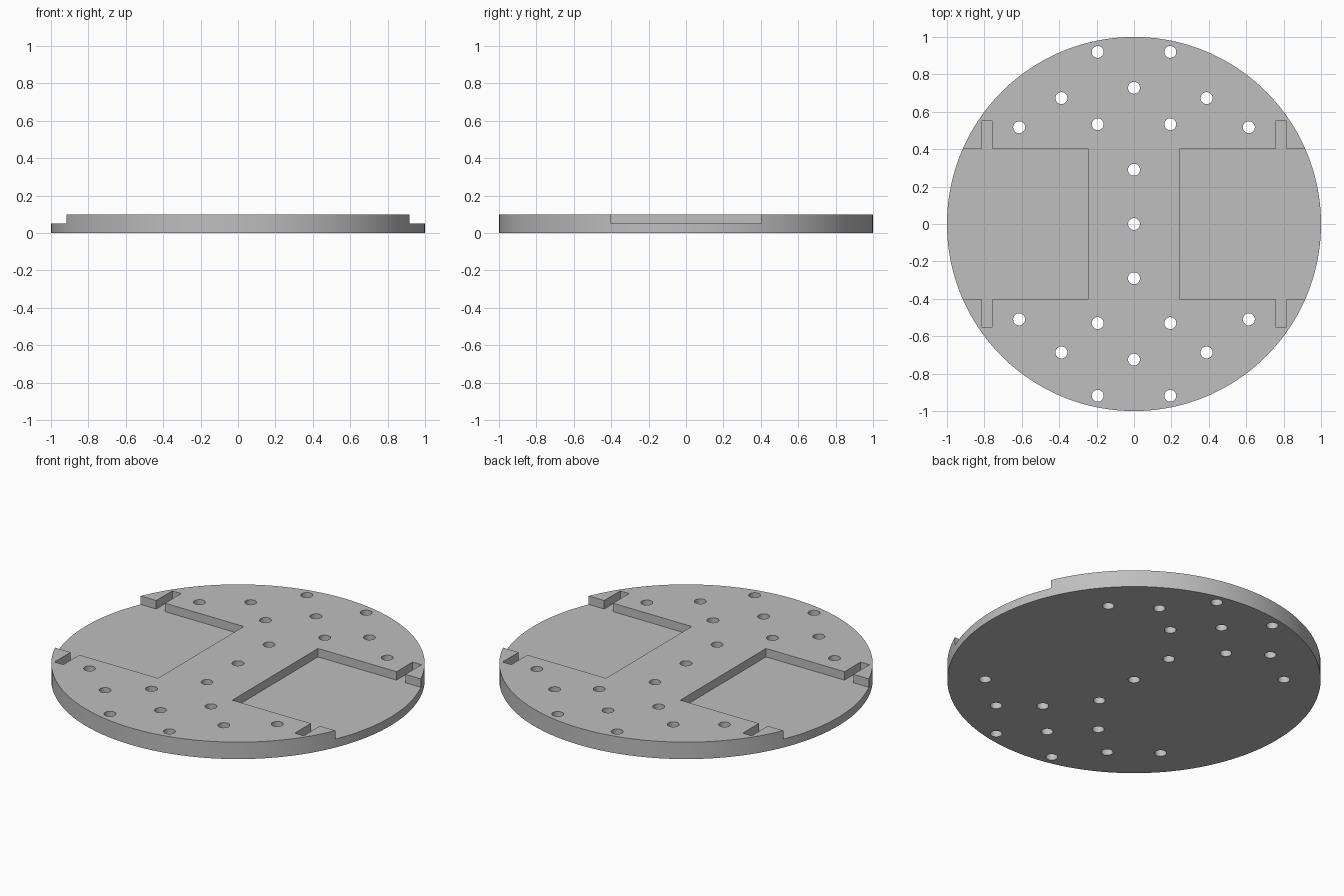
import bpy
import bmesh
import math

if "Cube" in bpy.data.objects:
    bpy.data.objects.remove(bpy.data.objects["Cube"], do_unlink=True)

THICK = 0.1
FLOOR = 0.05

# Single plain grey
grey = bpy.data.materials.new("plain_grey")
grey.use_nodes = True
colour = (0.52, 0.52, 0.52, 1)
grey.diffuse_color = colour
grey.node_tree.nodes["Principled BSDF"].inputs["Base Color"].default_value = colour


def add_prism(bm, outline, z0, z1):
    """Extrude a flat counter-clockwise outline from z0 up to z1."""
    low = [bm.verts.new((x, y, z0)) for x, y in outline]
    high = [bm.verts.new((x, y, z1)) for x, y in outline]
    bm.faces.new(low[::-1])
    bm.faces.new(high)
    n = len(outline)
    for i in range(n):
        j = (i + 1) % n
        bm.faces.new((low[i], low[j], high[j], high[i]))


def circle(cx, cy, r, n):
    return [(cx + r * math.cos(2 * math.pi * i / n),
             cy + r * math.sin(2 * math.pi * i / n)) for i in range(n)]


def make_object(name, outlines, z0, z1):
    bm = bmesh.new()
    for outline in outlines:
        add_prism(bm, outline, z0, z1)
    bmesh.ops.recalc_face_normals(bm, faces=bm.faces)
    mesh = bpy.data.meshes.new(name)
    bm.to_mesh(mesh)
    bm.free()
    mesh.materials.append(grey)
    obj = bpy.data.objects.new(name, mesh)
    bpy.context.collection.objects.link(obj)
    return obj


# Round base plate
plate = make_object("round_plate", [circle(0, 0, 1, 160)], 0, THICK)

# Side pockets with a narrow slot at each outer corner
upper = [(1.2, 0.4), (0.815, 0.4), (0.815, 0.55), (0.757, 0.55), (0.757, 0.4), (0.243, 0.4)]
pocket = upper + [(x, -y) for x, y in reversed(upper)]
mirrored = [(-x, y) for x, y in reversed(pocket)]
pocket_cutter = make_object("pocket_cutter", [pocket, mirrored], FLOOR, THICK + 0.1)

# Through holes: centre line, then mirrored pairs
centres = [(0, y) for y in (-0.725, -0.29, 0, 0.29, 0.728)]
for x, back, front in ((0.194, 0.92, -0.918), (0.194, 0.533, -0.53),
                       (0.388, 0.673, -0.687), (0.614, 0.517, -0.51)):
    centres += [(s * x, y) for s in (-1, 1) for y in (back, front)]
hole_cutter = make_object("hole_cutter", [circle(x, y, 0.032, 32) for x, y in centres],
                          -0.1, THICK + 0.1)

# Cut the plate
bpy.context.view_layer.objects.active = plate
plate.select_set(True)
for cutter in (pocket_cutter, hole_cutter):
    cut = plate.modifiers.new(cutter.name, 'BOOLEAN')
    cut.operation = 'DIFFERENCE'
    cut.solver = 'EXACT'
    cut.object = cutter
    bpy.ops.object.modifier_apply(modifier=cut.name)
    bpy.data.objects.remove(cutter, do_unlink=True)

bpy.ops.object.shade_smooth_by_angle(angle=math.radians(30))
